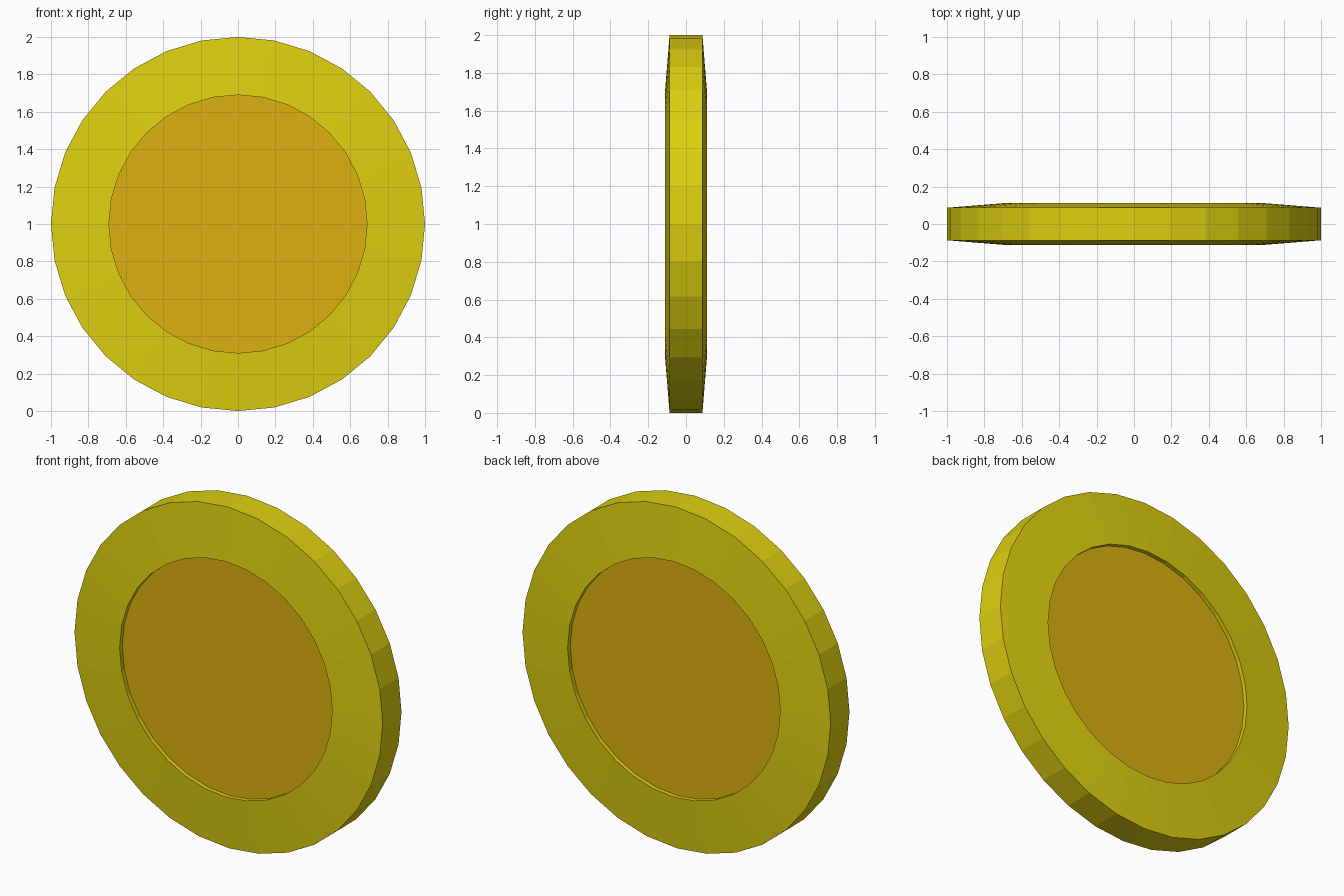
import bpy, bmesh
from math import sin, cos, tau

if "Cube" in bpy.data.objects:
    bpy.data.objects.remove(bpy.data.objects["Cube"])

SIDES = 32
R_OUT, R_IN = 1.0, 0.69
Y_RIM, Y_LIP, Y_FACE = 0.087, 0.112, 0.087


def material(name, color):
    mat = bpy.data.materials.new(name)
    mat.diffuse_color = color
    mat.use_nodes = True
    mat.node_tree.nodes["Principled BSDF"].inputs["Base Color"].default_value = mat.diffuse_color
    return mat


def finish(bm, name, mat):
    bmesh.ops.recalc_face_normals(bm, faces=bm.faces)
    mesh = bpy.data.meshes.new(name)
    bm.to_mesh(mesh)
    bm.free()
    mesh.materials.append(mat)
    obj = bpy.data.objects.new(name, mesh)
    bpy.context.collection.objects.link(obj)
    return obj


def ring(bm, radius, y):
    return [bm.verts.new((radius * cos(tau * i / SIDES), y,
                          1 + radius * sin(tau * i / SIDES))) for i in range(SIDES)]


yellow = material("rim_yellow", (0.73, 0.63, 0.005, 1))
gold = material("face_gold", (0.71, 0.44, 0.005, 1))

# Rim: open profile turned around the y axis, from front recess to back recess
profile = [(R_IN, -Y_FACE), (R_IN, -Y_LIP), (R_OUT, -Y_RIM),
           (R_OUT, Y_RIM), (R_IN, Y_LIP), (R_IN, Y_FACE)]
bm = bmesh.new()
rings = [ring(bm, r, y) for r, y in profile]
for a, b in zip(rings, rings[1:]):
    for i in range(SIDES):
        j = (i + 1) % SIDES
        bm.faces.new((a[i], a[j], b[j], b[i]))
rim = finish(bm, "coin_rim", yellow)
# The turned shell is open at the recesses, so orient its normals outwards explicitly
outer = max(rim.data.polygons, key=lambda p: p.center.x)
if outer.normal.x < 0:
    rim.data.flip_normals()

# Recessed faces, front and back
for name, side in (("front_face", -1), ("back_face", 1)):
    bm = bmesh.new()
    verts = ring(bm, R_IN, side * Y_FACE)
    face = bm.faces.new(verts)
    disc = finish(bm, name, gold)
    if disc.data.polygons[0].normal.y * side < 0:
        disc.data.flip_normals()
